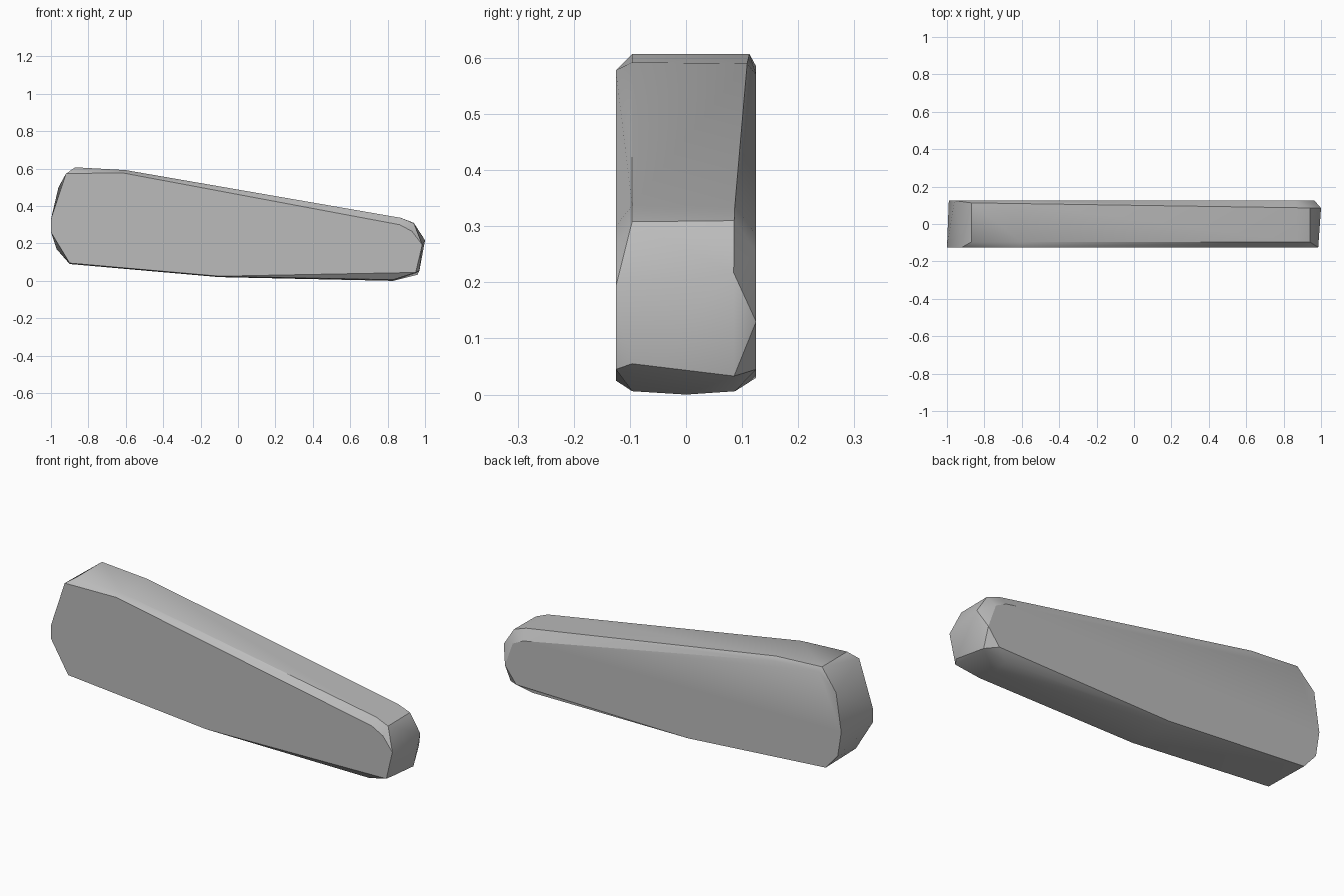
import bpy
import bmesh
import math

default_cube = bpy.data.objects.get("Cube")
if default_cube:
    bpy.data.objects.remove(default_cube, do_unlink=True)

# Stone colour
stone = bpy.data.materials.new("plain grey stone")
stone.use_nodes = True
grey = (0.5, 0.5, 0.5, 1)
stone.diffuse_color = grey
stone.node_tree.nodes["Principled BSDF"].inputs["Base Color"].default_value = grey

# Flat side outlines as (x, z), clockwise from the tall end
front_face = [(-.92, .573), (-.62, .578), (.865, .3), (.93, .265), (.985, .193),
              (.95, .045), (.45, .043), (-.1, .025), (-.9, .095), (-1, .26), (-1, .33)]
back_face = [(-.86, .585), (-.6, .57), (.86, .285), (.92, .255), (.965, .13),
             (.9, .045), (-.1, .03), (-.9, .09), (-.97, .17), (-.99, .3), (-.96, .5)]

# Shoulder outlines that stand proud of the sides and form the worn edges
front_shoulder = [(-.87, .607), (-.6, .592), (.87, .337), (.94, .308),
                  (.97, .055), (.83, .006), (-.1, .02)]
back_shoulder = [(-.87, .607), (-.6, .59), (.87, .335), (.94, .31),
                 (1, .217), (.96, .033), (.83, .006), (-.1, .02)]


def add_outline(bm, outline, depth, taper=0):
    """Place an outline at a depth that may narrow along the length."""
    for x, z in outline:
        bm.verts.new((x, depth - taper * x, z))


def make_hull(name, sections, material):
    """Wrap one faceted skin around all outlines and merge coplanar faces."""
    bm = bmesh.new()
    for section in sections:
        add_outline(bm, *section)
    bm.verts.new((.83, 0, 0))  # lowest point of the underside
    bmesh.ops.convex_hull(bm, input=bm.verts[:])
    loose = [v for v in bm.verts if not v.link_faces]
    bmesh.ops.delete(bm, geom=loose, context='VERTS')
    bmesh.ops.dissolve_limit(bm, angle_limit=math.radians(1),
                             verts=bm.verts[:], edges=bm.edges[:])
    bmesh.ops.recalc_face_normals(bm, faces=bm.faces[:])
    mesh = bpy.data.meshes.new(name)
    bm.to_mesh(mesh)
    bm.free()
    mesh.materials.append(material)
    obj = bpy.data.objects.new(name, mesh)
    bpy.context.collection.objects.link(obj)
    return obj


# Tapered slab with chipped edges
slab = make_hull("stone_slab", [
    (front_face, -.125),
    (front_shoulder, -.096),
    (back_shoulder, .1, .015),
    (back_face, .125),
], stone)

# Soft shading across shallow facets, crisp along the sharper edges
bpy.ops.object.select_all(action='DESELECT')
slab.select_set(True)
bpy.context.view_layer.objects.active = slab
bpy.ops.object.shade_smooth_by_angle(angle=math.radians(30))
